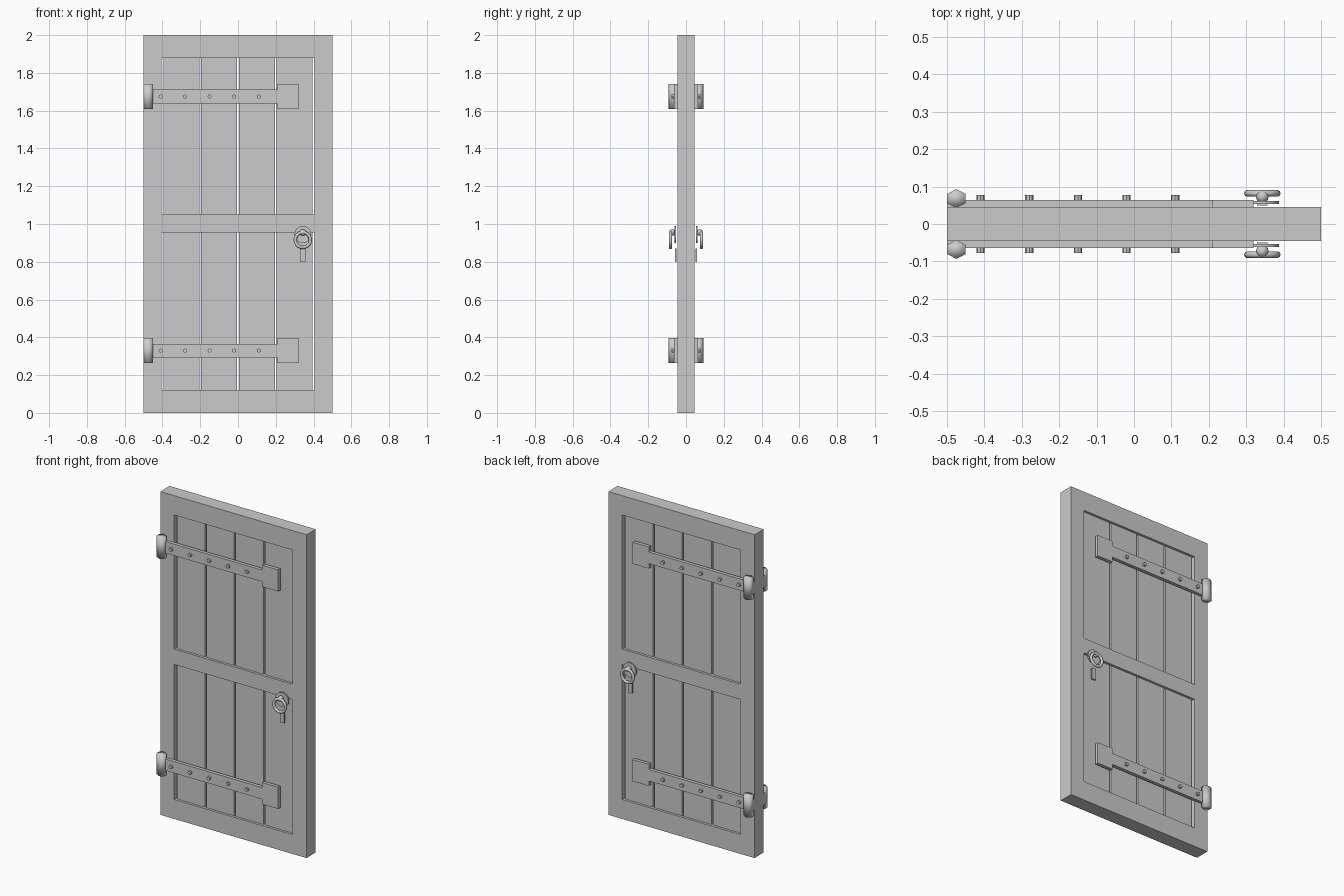
import bpy
from math import pi

if "Cube" in bpy.data.objects:
    bpy.data.objects.remove(bpy.data.objects["Cube"])


def box(name, x0, x1, y0, y1, z0, z1):
    bpy.ops.mesh.primitive_cube_add(size=1, location=((x0+x1)/2, (y0+y1)/2, (z0+z1)/2))
    o = bpy.context.object
    o.name = name
    o.scale = (abs(x1-x0), abs(y1-y0), abs(z1-z0))
    bpy.ops.object.transform_apply(location=False, rotation=False, scale=True)
    return o


def disc(name, x, y0, y1, z, r, sides):
    # cylinder whose axis runs front to back
    bpy.ops.mesh.primitive_cylinder_add(vertices=sides, radius=r, depth=abs(y1-y0),
                                        location=(x, (y0+y1)/2, z), rotation=(pi/2, 0, 0))
    o = bpy.context.object
    o.name = name
    bpy.ops.object.shade_smooth_by_angle(angle=0.6)
    return o


T = 0.045  # half thickness of the frame

# Frame: stiles and rails
for s, n in ((-1, "left"), (1, "right")):
    box(n + "_stile", s*0.406, s*0.5, -T, T, 0, 2)
for n, z0, z1 in (("bottom", 0, 0.12), ("middle", 0.955, 1.05), ("top", 1.88, 2)):
    box(n + "_rail", -0.406, 0.406, -T, T, z0, z1)

# Recessed planks separated by narrow gaps
for z0, z1, n in ((0.12, 0.955, "lower"), (1.05, 1.88, "upper")):
    for i in range(4):
        x = -0.3 + 0.2*i
        box(n + "_plank", x - 0.095, x + 0.095, -0.03, 0.03, z0, z1)

for s in (-1, 1):
    # Strap hinges
    for z in (0.33, 1.675):
        # one outline: long strap with a square end plate
        pts = [(-0.5, -0.036), (0.21, -0.036), (0.21, -0.067), (0.32, -0.067),
               (0.32, 0.067), (0.21, 0.067), (0.21, 0.036), (-0.5, 0.036)]
        n = len(pts)
        verts = [(x, s*y, z + h) for y in (0.043, 0.064) for x, h in pts]
        faces = [(i, (i+1) % n, n + (i+1) % n, n + i) for i in range(n)]
        faces += [tuple(range(n))[::-1], tuple(range(n, 2*n))]
        if s > 0:
            faces = [f[::-1] for f in faces]
        me = bpy.data.meshes.new("hinge_strap")
        me.from_pydata(verts, [], faces)
        strap = bpy.data.objects.new("hinge_strap", me)
        bpy.context.collection.objects.link(strap)

        # Rivets
        for i in range(5):
            disc("rivet", -0.41 + 0.13*i, s*0.06, s*0.077, z, 0.011, 8)

        # Six-sided hinge barrel, softly shaded
        bpy.ops.mesh.primitive_cylinder_add(vertices=6, radius=0.025, depth=0.132,
                                            location=(-0.475, s*0.068, z))
        o = bpy.context.object
        o.name = "hinge_barrel"
        o.scale.x = 1.15
        bpy.ops.object.shade_smooth()

    # Pull handle: back plate, boss, ring
    disc("handle_plate", 0.343, s*0.053, s*0.062, 0.944, 0.045, 16)
    bpy.ops.mesh.primitive_uv_sphere_add(segments=12, ring_count=8, radius=0.017,
                                         location=(0.343, s*0.073, 0.955))
    bpy.context.object.name = "handle_boss"
    bpy.ops.object.shade_smooth()
    bpy.ops.mesh.primitive_torus_add(major_segments=20, minor_segments=8,
                                     major_radius=0.04, minor_radius=0.009,
                                     location=(0.343, s*0.082, 0.916), rotation=(pi/2, 0, 0))
    bpy.context.object.name = "handle_ring"
    bpy.ops.object.shade_smooth()

    # Keyhole plate
    box("keyhole_plate", 0.329, 0.357, s*0.05, s*0.059, 0.80, 0.87)
